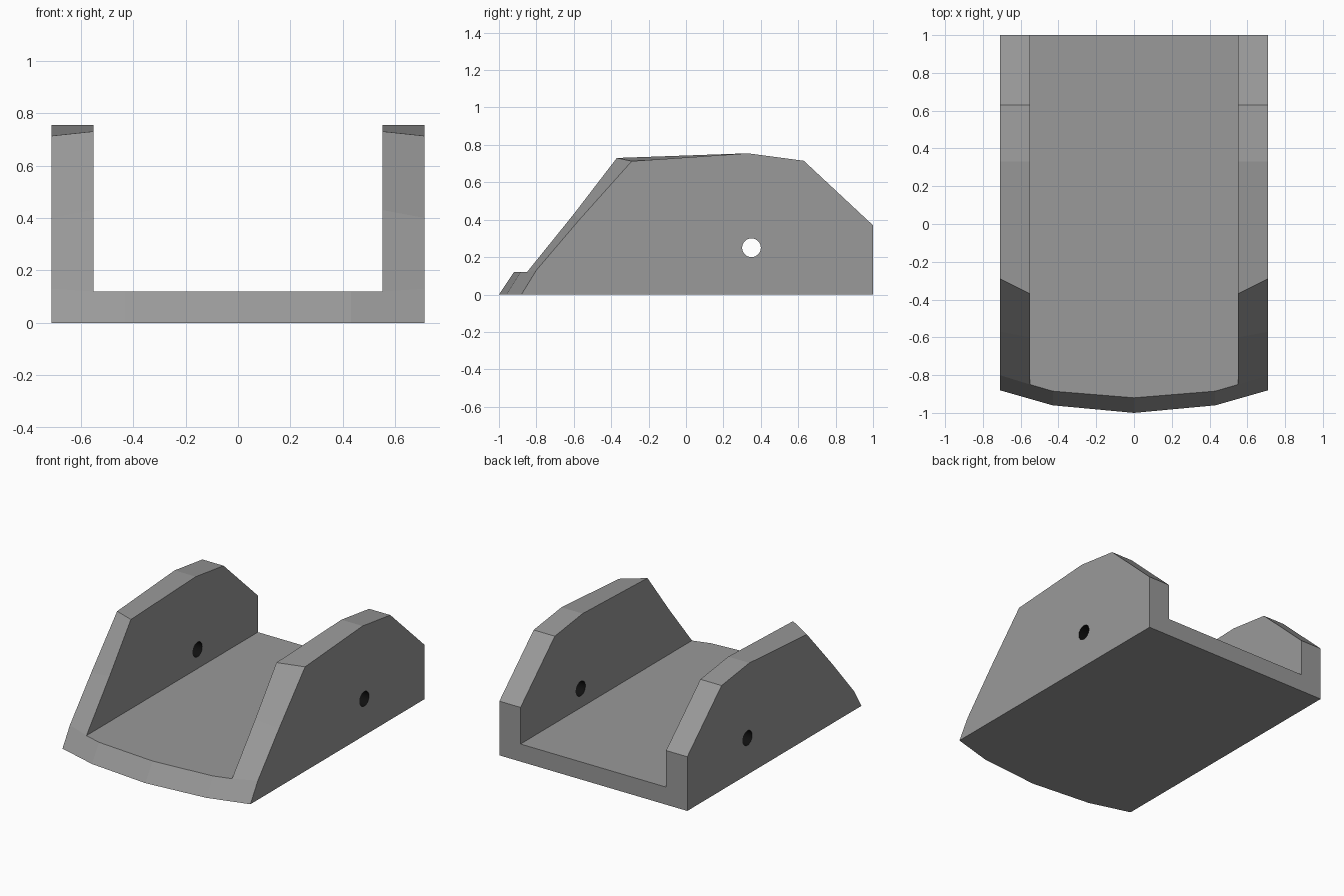
import bpy, bmesh, math

if "Cube" in bpy.data.objects:
    bpy.data.objects.remove(bpy.data.objects["Cube"])

OUT, INN, FLOOR = 0.71, 0.55, 0.12      # outer / inner half width, floor height
HOLE_Y, HOLE_Z, HOLE_R = 0.35, 0.25, 0.05

# side profiles (y, z): raked front edge, crown, sloping back
crown = [(0.33, 0.755), (0.63, 0.715), (1.0, 0.37)]
outer = [(-0.80, 0.13), (-0.57, 0.40), (-0.29, 0.713)] + crown
inner = [(-0.85, FLOOR), (-0.60, 0.43), (-0.37, 0.73)] + crown

bm = bmesh.new()


def half(side):
    """One half of the channel, from the centre line to the outer wall."""
    def v(x, y, z):
        return bm.verts.new((side * x, y, z))
    # bowed front edge at the base and at the floor
    b0, b1, b2 = v(0, -1, 0), v(0.43, -0.96, 0), v(OUT, -0.88, 0)
    b3, b4 = v(OUT, 1, 0), v(0, 1, 0)
    f0, f1 = v(0, -0.92, FLOOR), v(0.43, -0.885, FLOOR)
    f3, f4 = v(INN, 1, FLOOR), v(0, 1, FLOOR)
    o = [v(OUT, y, z) for y, z in outer]
    i = [v(INN, y, z) for y, z in inner]
    faces = [
        [b0, b1, b2, b3, b4],             # underside
        [f0, f1, i[0], f3, f4],           # floor
        [b0, b1, f1, f0],                 # front lip
        [b1, b2, o[0], i[0], f1],
        [b2, b3] + o[::-1],               # outer wall
        i + [f3],                         # inner wall
        [b3, b4, f4, f3, i[-1], o[-1]],   # back end
    ]
    # rim between the two wall profiles
    faces += [[o[k], o[k + 1], i[k + 1], i[k]] for k in range(len(o) - 1)]
    for f in faces:
        bm.faces.new(f)


def material(name, grey):
    mat = bpy.data.materials.new(name)
    mat.diffuse_color = (grey, grey, grey, 1)
    mat.use_nodes = True
    mat.node_tree.nodes["Principled BSDF"].inputs["Base Color"].default_value = mat.diffuse_color
    return mat


half(1)
half(-1)
bmesh.ops.remove_doubles(bm, verts=bm.verts, dist=1e-5)
bmesh.ops.recalc_face_normals(bm, faces=bm.faces)
mesh = bpy.data.meshes.new("channel_bracket")
bm.to_mesh(mesh)
bm.free()
bracket = bpy.data.objects.new("channel_bracket", mesh)
bpy.context.collection.objects.link(bracket)
mesh.materials.append(material("dark_grey", 0.32))
mesh.materials.append(material("hole_black", 0.005))

# pin hole through both walls
bpy.ops.mesh.primitive_cylinder_add(vertices=32, radius=HOLE_R, depth=2,
                                    location=(0, HOLE_Y, HOLE_Z),
                                    rotation=(0, math.pi / 2, 0))
cutter = bpy.context.object
cutter.name = "pin_hole_cutter"
cutter.hide_render = True
mod = bracket.modifiers.new("pin_hole", 'BOOLEAN')
mod.operation = 'DIFFERENCE'
mod.solver = 'EXACT'
mod.object = cutter
bpy.ops.object.select_all(action='DESELECT')
bpy.context.view_layer.objects.active = bracket
bracket.select_set(True)
bpy.ops.object.modifier_apply(modifier=mod.name)
bpy.data.objects.remove(cutter)

# black bore, flat grey body
for p in bracket.data.polygons:
    near = math.hypot(p.center.y - HOLE_Y, p.center.z - HOLE_Z) < HOLE_R * 1.1
    bore = near and abs(p.normal.x) < 0.1 and abs(p.center.x) > INN
    p.material_index = 1 if bore else 0
    p.use_smooth = bore
